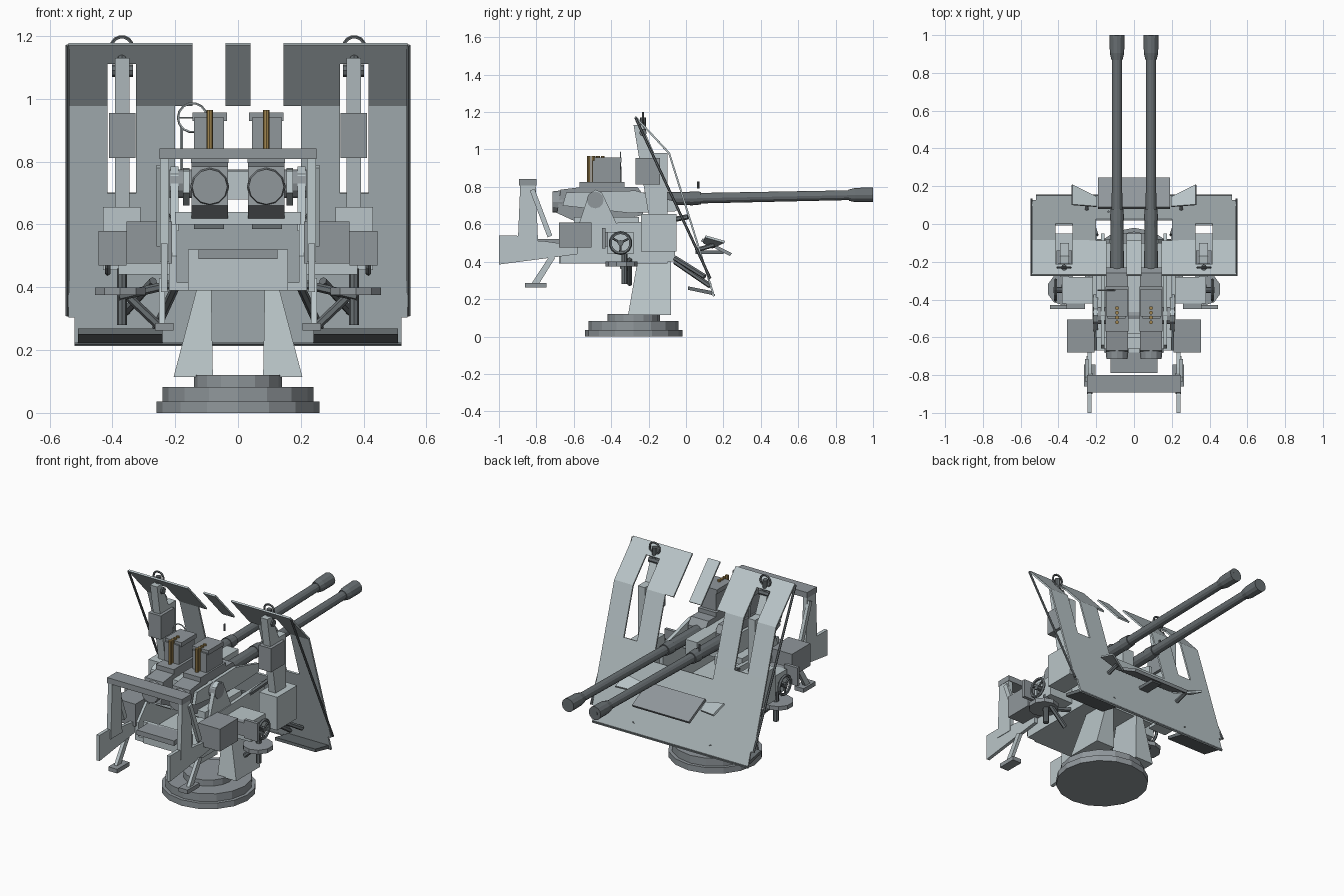
import bpy, bmesh, math
from mathutils import Vector


def paint(name, r, g, b):
    m = bpy.data.materials.new(name)
    m.diffuse_color = (r, g, b, 1)
    return m


brass = paint("brass", 0.36, 0.24, 0.08)
light = paint("pale_blue_grey", 0.49, 0.56, 0.58)
mid = paint("mid_blue_grey", 0.28, 0.31, 0.33)
dark = paint("gunmetal", 0.14, 0.16, 0.17)
MID = ("receiver", "hopper", "sight_box", "ammo_box", "back_rail", "rear_step", "front_tray", "base_ring",
       "seat", "foot_pad", "breech", "wheel_guard", "trunnion_shaft")
DARK = ("sleeve", "collar", "barrel", "flash_cone", "muzzle", "bore", "wheel_", "handwheel", "stay", "rail",
        "sight_head", "sight_hoop", "bead", "skirt", "sight_stem", "seat_", "chute")


def finish(name, bm, mat=None):
    bmesh.ops.recalc_face_normals(bm, faces=bm.faces)
    me = bpy.data.meshes.new(name)
    bm.to_mesh(me)
    bm.free()
    ob = bpy.data.objects.new(name, me)
    bpy.context.collection.objects.link(ob)
    if mat:
        me.materials.append(mat)
    return ob


def prism(name, yz, x0, x1):
    """Side profile (y, z) extruded along x."""
    bm = bmesh.new()
    a = [bm.verts.new((x0, y, z)) for y, z in yz]
    b = [bm.verts.new((x1, y, z)) for y, z in yz]
    bm.faces.new(a)
    bm.faces.new(b)
    for i in range(len(yz)):
        j = (i + 1) % len(yz)
        bm.faces.new((a[i], a[j], b[j], b[i]))
    return finish(name, bm)


def box(name, x0, x1, y0, y1, z0, z1):
    return prism(name, [(y0, z0), (y1, z0), (y1, z1), (y0, z1)], x0, x1)


def rod(name, p, q, r, n=10, r2=None, mat=None):
    """Cylinder or cone between two points."""
    p, q = Vector(p), Vector(q)
    bm = bmesh.new()
    bmesh.ops.create_cone(bm, cap_ends=True, segments=n, radius1=r,
                          radius2=r if r2 is None else r2, depth=(q - p).length)
    rot = (q - p).to_track_quat('Z', 'Y').to_matrix()
    for v in bm.verts:
        v.co = rot @ v.co + (p + q) / 2
    return finish(name, bm, mat)


def ring(name, loc, R, r, rot):
    bpy.ops.mesh.primitive_torus_add(location=loc, rotation=rot, major_radius=R, minor_radius=r,
                                     major_segments=14, minor_segments=5)
    bpy.context.object.name = name


def shield_y(z):
    return 0.15 - (z - 0.215) * 0.314 if z <= 0.98 else -0.09 - (z - 0.98) * 0.93


# Round base
for i, (r, z0, z1) in enumerate([(0.26, 0, 0.036), (0.24, 0.036, 0.083), (0.14, 0.083, 0.12)]):
    rod(f"base_ring_{i}", (0, -0.28, z0), (0, -0.28, z1), r, 16)

# Bent gun shield, cut out of a grid following the shield profile
xs = [-0.54, -0.52, -0.415, -0.325, -0.2, -0.145, -0.04, 0.04, 0.145, 0.2, 0.325, 0.415, 0.52, 0.54]
zs = [0.215, 0.305, 0.62, 0.70, 0.98, 1.115, 1.175]


def solid(x, z):
    x = abs(x)
    if x > 0.52 and z < 0.305 or 0.325 < x < 0.415 and 0.70 < z < 1.115:
        return False
    if x < 0.04:
        return z < 0.62 or z > 0.98
    return not (z > 0.62 and x < (0.2 if z < 0.98 else 0.145))


bm = bmesh.new()
grid = [[bm.verts.new((x, shield_y(z), z)) for x in xs] for z in zs]
for j in range(len(zs) - 1):
    for i in range(len(xs) - 1):
        if solid((xs[i] + xs[i + 1]) / 2, (zs[j] + zs[j + 1]) / 2):
            bm.faces.new((grid[j][i], grid[j][i + 1], grid[j + 1][i + 1], grid[j + 1][i]))
bmesh.ops.delete(bm, geom=[v for v in bm.verts if not v.link_faces], context='VERTS')
shield = finish("gun_shield", bm)
m = shield.modifiers.new("thickness", 'SOLIDIFY')
m.thickness, m.offset = 0.01, 0
rod("shield_bottom_rail", (-0.52, 0.148, 0.222), (0.52, 0.148, 0.222), 0.008, 6)

# Mounting floor, rear wall and step
box("platform_floor", -0.22, 0.22, -0.67, -0.1, 0.39, 0.415)
box("platform_rear_wall", -0.16, 0.16, -0.68, -0.66, 0.39, 0.52)
box("rear_step", -0.125, 0.125, -0.79, -0.67, 0.49, 0.52)
box("back_rail", -0.25, 0.25, -0.892, -0.8, 0.808, 0.842)
box("cradle_bridge", -0.2, 0.2, -0.6, -0.25, 0.60, 0.64)
box("cradle_link", -0.04, 0.04, -0.58, -0.05, 0.68, 0.77)
rod("trunnion_shaft", (-0.218, -0.485, 0.73), (0.218, -0.485, 0.73), 0.045, 12)

# Deflector tray in front of the shield
prism("front_tray", [(0.08, 0.51), (0.09, 0.525), (0.245, 0.445), (0.235, 0.43)], -0.19, 0.19)
box("tray_stay", -0.03, 0.03, 0.05, 0.2, 0.44, 0.46)

# Ring sight and bead sight
ring("ring_sight", (-0.145, -0.35, 0.94), 0.046, 0.004, (math.pi / 2, 0, 0))
rod("ring_sight_crosswire", (-0.19, -0.35, 0.94), (-0.10, -0.35, 0.94), 0.003, 5)
rod("ring_sight_post", (-0.18, -0.35, 0.74), (-0.18, -0.35, 0.91), 0.005, 6)
rod("bead_sight", (-0.135, 0.065, 0.79), (-0.135, 0.065, 0.83), 0.006, 6)

for s, side in ((-1, "left"), (1, "right")):
    def sbox(name, x0, x1, *a):
        return box(f"{side}_{name}", s * x0, s * x1, *a)

    def sprism(name, yz, x0, x1):
        return prism(f"{side}_{name}", yz, s * x0, s * x1)

    def srod(name, p, q, r, n=10, r2=None, mat=None):
        return rod(f"{side}_{name}", (s * p[0],) + p[1:], (s * q[0],) + q[1:], r, n, r2, mat)

    # Barrel: stepped sections along a slightly raised bore
    for name, y0, y1, r0, r1 in [("sleeve", -0.26, 0.02, 0.037, 0.034), ("collar", 0.02, 0.08, 0.038, 0.034),
                                 ("barrel", 0.08, 0.885, 0.028, 0.026), ("flash_cone", 0.87, 0.905, 0.03, 0.038),
                                 ("muzzle", 0.905, 1.0, 0.038, 0.04)]:
        srod(name, (0.09, y0, 0.738 + 0.02 * y0), (0.09, y1, 0.738 + 0.02 * y1), r0, 12, r1)
    srod("bore", (0.09, 0.99, 0.758), (0.09, 1.0005, 0.758), 0.018, 10)

    # Receiver, breech and loading hopper
    sprism("receiver", [(-0.69, 0.66), (-0.67, 0.785), (-0.55, 0.8), (-0.26, 0.8), (-0.23, 0.76),
                        (-0.23, 0.65), (-0.36, 0.62), (-0.58, 0.61)], 0.032, 0.148)
    srod("breech_cap", (0.09, -0.715, 0.72), (0.09, -0.66, 0.72), 0.056, 12, 0.062)
    sbox("ejector_chute", 0.045, 0.14, -0.58, -0.4, 0.585, 0.63)
    sbox("hopper_base", 0.03, 0.15, -0.57, -0.33, 0.795, 0.825)
    sbox("hopper", 0.045, 0.14, -0.5, -0.35, 0.82, 0.94)
    sbox("hopper_lip", 0.035, 0.145, -0.49, -0.345, 0.93, 0.956)
    for i in range(4):
        y = -0.52 + 0.025 * i
        srod(f"cartridge_{i}", (0.09, y, 0.82), (0.09, y, 0.965), 0.01, 8, None, brass)

    # Cradle cheeks and pedestal legs
    sprism("trunnion_cheek", [(-0.58, 0.58), (-0.52, 0.76), (-0.485, 0.785), (-0.45, 0.77), (-0.36, 0.58)], 0.19, 0.215)
    sprism("cradle_arm", [(-0.66, 0.7), (-0.64, 0.77), (-0.27, 0.78), (-0.05, 0.72), (-0.05, 0.67), (-0.3, 0.66)],
           0.155, 0.175)
    sprism("platform_side", [(-0.67, 0.39), (-0.67, 0.5), (-0.58, 0.6), (-0.06, 0.62), (-0.06, 0.4)], 0.195, 0.22)
    bm = bmesh.new()
    for x, y, z in [(0.08, -0.31, 0.115), (0.205, -0.31, 0.115), (0.205, -0.08, 0.115), (0.08, -0.08, 0.115),
                    (0.085, -0.26, 0.4), (0.13, -0.26, 0.4), (0.13, -0.08, 0.4), (0.085, -0.08, 0.4)]:
        bm.verts.new((s * x, y, z))
    bmesh.ops.convex_hull(bm, input=bm.verts)
    bmesh.ops.dissolve_limit(bm, angle_limit=0.01, verts=bm.verts, edges=bm.edges)
    finish(f"{side}_pedestal_leg", bm)

    # Rear guard frame, brace and foot rest
    sprism("guard_plate", [(-1.0, 0.385), (-1.0, 0.54), (-0.905, 0.54), (-0.86, 0.51), (-0.76, 0.51),
                           (-0.69, 0.5), (-0.58, 0.5), (-0.58, 0.44)], 0.225, 0.245)
    sprism("guard_post", [(-0.9, 0.48), (-0.885, 0.84), (-0.805, 0.84), (-0.79, 0.48)], 0.22, 0.248)
    sprism("guard_brace", [(-0.835, 0.78), (-0.81, 0.79), (-0.715, 0.54), (-0.74, 0.53)], 0.24, 0.26)
    sprism("foot_strut", [(-0.73, 0.43), (-0.7, 0.42), (-0.79, 0.275), (-0.825, 0.285)], 0.232, 0.252)
    sbox("foot_pad", 0.205, 0.265, -0.86, -0.745, 0.262, 0.287)

    # Equipment boxes, handwheel with guard, and crew seat
    sbox("ammo_box", 0.21, 0.355, -0.68, -0.505, 0.475, 0.61)
    sbox("gearbox", 0.22, 0.38, -0.42, -0.28, 0.44, 0.56)
    sbox("wheel_guard", 0.355, 0.445, -0.45, -0.43, 0.47, 0.58)
    sbox("wheel_guard_arm", 0.26, 0.36, -0.45, -0.41, 0.48, 0.56)
    ring(f"{side}_handwheel", (s * 0.415, -0.35, 0.5), 0.055, 0.009, (0, math.pi / 2, 0))
    for a in range(3):
        t = a * math.tau / 3 + 0.5
        srod(f"wheel_spoke_{a}", (0.415, -0.35, 0.5),
             (0.415, -0.35 + 0.055 * math.cos(t), 0.5 + 0.055 * math.sin(t)), 0.006, 6)
    srod("wheel_hub", (0.37, -0.35, 0.5), (0.425, -0.35, 0.5), 0.016, 8)
    srod("seat", (0.375, -0.345, 0.375), (0.375, -0.345, 0.4), 0.085, 10)
    srod("seat_post", (0.37, -0.33, 0.28), (0.37, -0.33, 0.46), 0.016, 8)
    srod("seat_brace", (0.255, -0.3, 0.28), (0.37, -0.3, 0.39), 0.014, 6)
    srod("seat_arm", (0.21, -0.3, 0.41), (0.38, -0.34, 0.37), 0.014, 6)

    # Sight column behind the shield slot
    sbox("column_box", 0.31, 0.43, -0.24, -0.05, 0.455, 0.655)
    sprism("sight_column", [(-0.2, 0.65), (-0.1, 0.65), (-0.1, 0.98), (-0.17, 0.98), (-0.235, 1.13), (-0.28, 1.13)],
           0.345, 0.392)
    sbox("sight_box", 0.327, 0.41, -0.27, -0.14, 0.812, 0.955)
    srod("sight_head", (0.335, -0.23, 1.09), (0.402, -0.23, 1.09), 0.02, 8)
    srod("sight_stem", (0.37, -0.23, 1.1), (0.37, -0.23, 1.17), 0.016, 8)
    ring(f"{side}_sight_hoop", (s * 0.37, -0.23, 1.163), 0.034, 0.006, (math.pi / 2, 0, 0))

    # Shield edge rail, stays, lower skirt and front flap
    srod("shield_edge_rail", (0.543, -0.27, 1.17), (0.543, 0.13, 0.31), 0.007, 6)
    srod("upper_stay", (0.27, -0.06, 0.42), (0.36, 0.10, 0.32), 0.014, 6)
    srod("lower_stay", (0.2, -0.06, 0.4), (0.26, 0.13, 0.27), 0.014, 6)
    srod("shield_stay", (0.21, -0.2, 0.6), (0.24, 0.01, 0.64), 0.014, 6)
    sprism("shield_skirt", [(0.01, 0.25), (0.01, 0.268), (0.14, 0.243), (0.14, 0.222)], 0.24, 0.51)
    bm = bmesh.new()
    flap = [(0.2, 0.09, 0.5), (0.2, 0.14, 0.47), (0.33, 0.205, 0.5), (0.33, 0.1, 0.53)]
    bm.faces.new([bm.verts.new((s * x, y, z)) for x, y, z in flap])
    ob = finish(f"{side}_front_flap", bm)
    ob.modifiers.new("thickness", 'SOLIDIFY').thickness = 0.012
    srod("flap_stay", (0.25, 0.05, 0.46), (0.25, 0.15, 0.49), 0.012, 6)

# Paint: dark gunmetal barrels and fittings, mid grey boxes, pale plates
for ob in bpy.data.objects:
    if not ob.data.materials:
        n = ob.name
        is_dark = any(k in n for k in DARK) and "back_rail" not in n and "wheel_guard" not in n
        ob.data.materials.append(dark if is_dark else mid if any(k in n for k in MID) else light)
